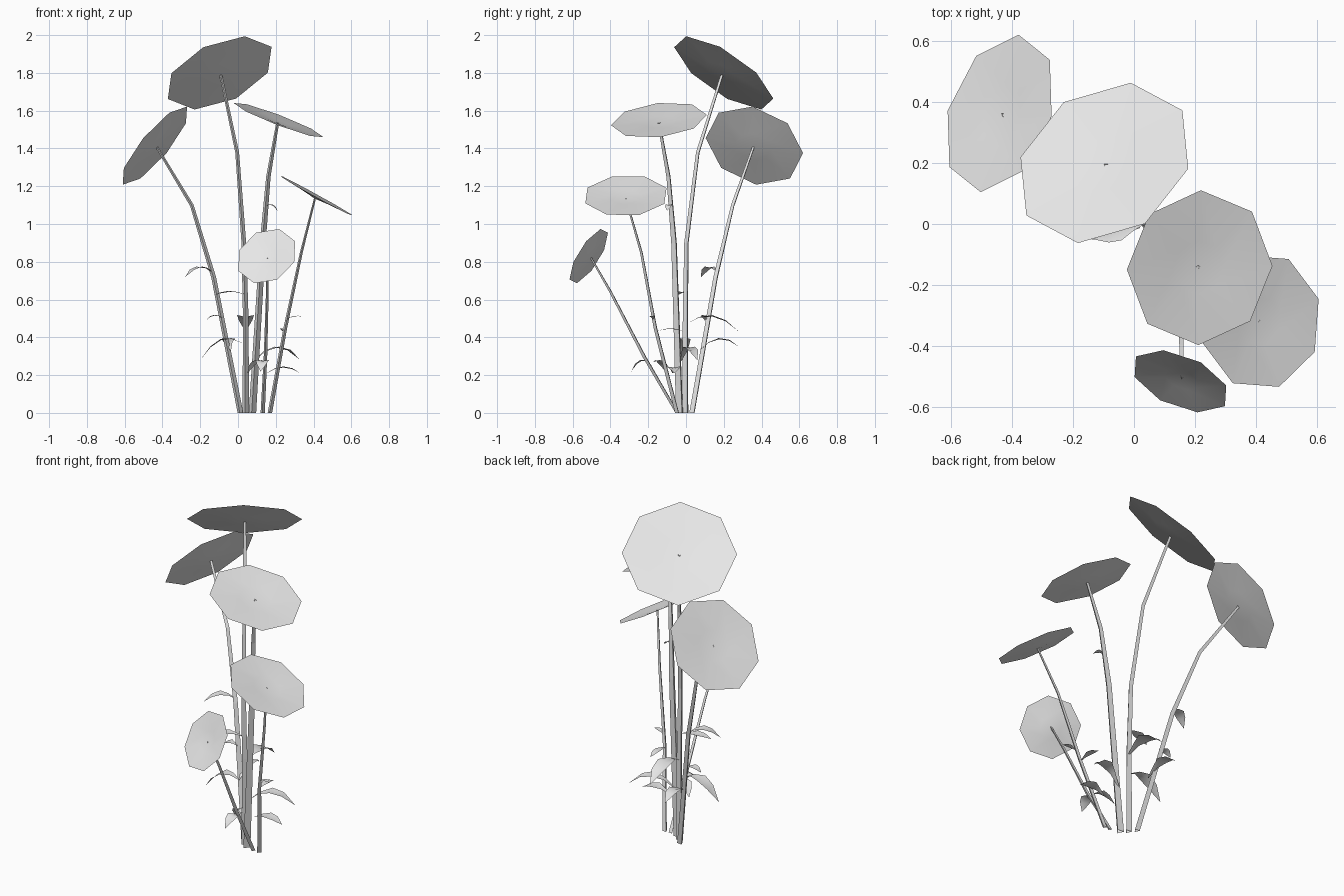
import bpy, bmesh, math
from mathutils import Vector as V

if "Cube" in bpy.data.objects:
    bpy.data.objects.remove(bpy.data.objects["Cube"])

grey = bpy.data.materials.new("pale_grey")
grey.diffuse_color = (0.8, 0.8, 0.8, 1)
grey.use_nodes = True
grey.node_tree.nodes["Principled BSDF"].inputs["Base Color"].default_value = grey.diffuse_color


def finish(name, bm, smooth=True):
    me = bpy.data.meshes.new(name)
    bmesh.ops.recalc_face_normals(bm, faces=bm.faces)
    for f in bm.faces:
        f.smooth = smooth
    bm.to_mesh(me)
    bm.free()
    me.materials.append(grey)
    ob = bpy.data.objects.new(name, me)
    bpy.context.collection.objects.link(ob)


def flower_head(name, centre, normal, first, radius, dip=0.018):
    """Eight-sided, slightly dished disc; first = direction of one corner."""
    c, n = V(centre), V(normal).normalized()
    u = V(first)
    u = (u - n * u.dot(n)).normalized()
    w = n.cross(u)
    bm = bmesh.new()
    mid = bm.verts.new(c - n * dip)
    rings = []
    for r, d in ((0.35, dip * 0.55), (1, 0)):
        rings.append([bm.verts.new(c - n * d + radius * r * (
            u * math.cos(k * math.pi / 4) + w * math.sin(k * math.pi / 4)))
            for k in range(8)])
    for k in range(8):
        j = (k + 1) % 8
        bm.faces.new((mid, rings[0][k], rings[0][j]))
        bm.faces.new((rings[0][k], rings[1][k], rings[1][j], rings[0][j]))
    finish(name, bm)


def stem(name, points, r0, r1, sides=3):
    """Tapered prism swept along a few points."""
    bm = bmesh.new()
    pts = [V(p) for p in points]
    rings = []
    for i, p in enumerate(pts):
        t = (pts[min(i + 1, len(pts) - 1)] - pts[max(i - 1, 0)]).normalized()
        x = V((1, 0, 0))
        x = (x - t * x.dot(t)).normalized()
        y = t.cross(x)
        r = r0 + (r1 - r0) * i / (len(pts) - 1)
        ring = []
        for k in range(sides):
            a = 2 * math.pi * k / sides + 0.4
            q = p + r * (x * math.cos(a) + y * math.sin(a))
            if i == 0:
                q.z = 0
            ring.append(bm.verts.new(q))
        rings.append(ring)
    for a, b in zip(rings, rings[1:]):
        for k in range(sides):
            j = (k + 1) % sides
            bm.faces.new((a[k], a[j], b[j], b[k]))
    finish(name, bm, False)


def leaf(name, root, tip, rise, width):
    """Arched pointed blade with a shallow fold along the midrib."""
    a, b = V(root), V(tip)
    d = b - a
    side = V((-d.y, d.x, 0)).normalized()
    bm = bmesh.new()
    rows = []
    for t, w in ((0, 0.08), (0.25, 0.45), (0.5, 1), (0.75, 0.8), (1, 0.02)):
        p = a + d * t + V((0, 0, rise * 4 * t * (1 - t)))
        s = side * width * w / 2
        up = V((0, 0, width * w * 0.08))
        rows.append([bm.verts.new(q) for q in (p - s + up, p, p + s + up)])
    for r, q in zip(rows, rows[1:]):
        for k in range(2):
            bm.faces.new((r[k], r[k + 1], q[k + 1], q[k]))
    finish(name, bm)


# flower heads: centre, facing direction, corner direction, radius
heads = {
    "tall": ((-0.097, 0.20, 1.80), (-0.457, 0.669, 1), (0.137, -0.205, 0.2), 0.308),
    "upper_right": ((0.215, -0.143, 1.55), (0.383, -0.115, 1), (0.005, 0.25, 0.03), 0.255),
    "left": ((-0.44, 0.362, 1.415), (-1.19, 0.44, 1), (-0.063, -0.26, 0.04), 0.268),
    "right": ((0.415, -0.318, 1.15), (0.55, -0.036, 1), (0.175, -0.1, -0.1), 0.227),
    "front": ((0.152, -0.515, 0.83), (-0.67, -1.59, 1), (-0.055, 0.1, 0.122), 0.170),
}
for n, h in heads.items():
    flower_head(n + "_flower_head", *h)

# stems: path below the head, base and top radius
stems = {
    "tall": ([(0.04, 0.0, 0), (0.04, 0.0, 0.5), (0.03, 0.005, 0.9), (-0.005, 0.065, 1.38)], 0.02, 0.009),
    "upper_right": ([(0.075, -0.03, 0), (0.13, -0.06, 0.9), (0.16, -0.09, 1.25)], 0.023, 0.009),
    "left": ([(0.012, 0.035, 0), (-0.13, 0.16, 0.72), (-0.245, 0.25, 1.1)], 0.018, 0.008),
    "right": ([(0.168, -0.045, 0), (0.25, -0.16, 0.45), (0.335, -0.235, 0.85)], 0.014, 0.006),
    "front": ([(0.13, -0.045, 0), (0.145, -0.22, 0.3), (0.155, -0.40, 0.645)], 0.013, 0.006),
}
for n, (path, r0, r1) in stems.items():
    c, nrm = V(heads[n][0]), V(heads[n][1]).normalized()
    stem(n + "_stem", path + [c - nrm * 0.016], r0, r1)

# leaves: root, tip, arch height, width
leaves = [
    ((-0.13, 0.17, 0.74), (-0.28, 0.08, 0.72), 0.04, 0.06),
    ((-0.08, 0.11, 0.50), (-0.17, 0.10, 0.49), 0.02, 0.05),
    ((-0.04, 0.07, 0.33), (-0.06, 0.28, 0.35), 0.05, 0.07),
    ((0.03, 0.00, 0.63), (-0.13, -0.05, 0.62), 0.015, 0.06),
    ((0.02, -0.01, 0.37), (-0.20, -0.02, 0.28), 0.06, 0.08),
    ((0.04, 0.00, 0.47), (0.04, 0.28, 0.43), 0.06, 0.09),
    ((0.08, -0.03, 0.27), (0.33, 0.06, 0.28), 0.07, 0.07),
    ((0.15, -0.07, 0.21), (0.33, -0.06, 0.21), 0.03, 0.07),
    ((0.14, -0.18, 0.25), (0.12, -0.29, 0.22), 0.04, 0.07),
    ((0.14, -0.17, 0.27), (0.05, -0.10, 0.21), 0.03, 0.06),
    ((0.24, -0.16, 0.43), (0.24, -0.01, 0.43), 0.015, 0.04),
    ((0.25, -0.17, 0.49), (0.34, -0.19, 0.51), 0.01, 0.03),
    ((0.145, -0.08, 1.09), (0.21, -0.10, 1.07), 0.02, 0.04),
]
for i, l in enumerate(leaves):
    leaf("leaf_%02d" % (i + 1), *l)
